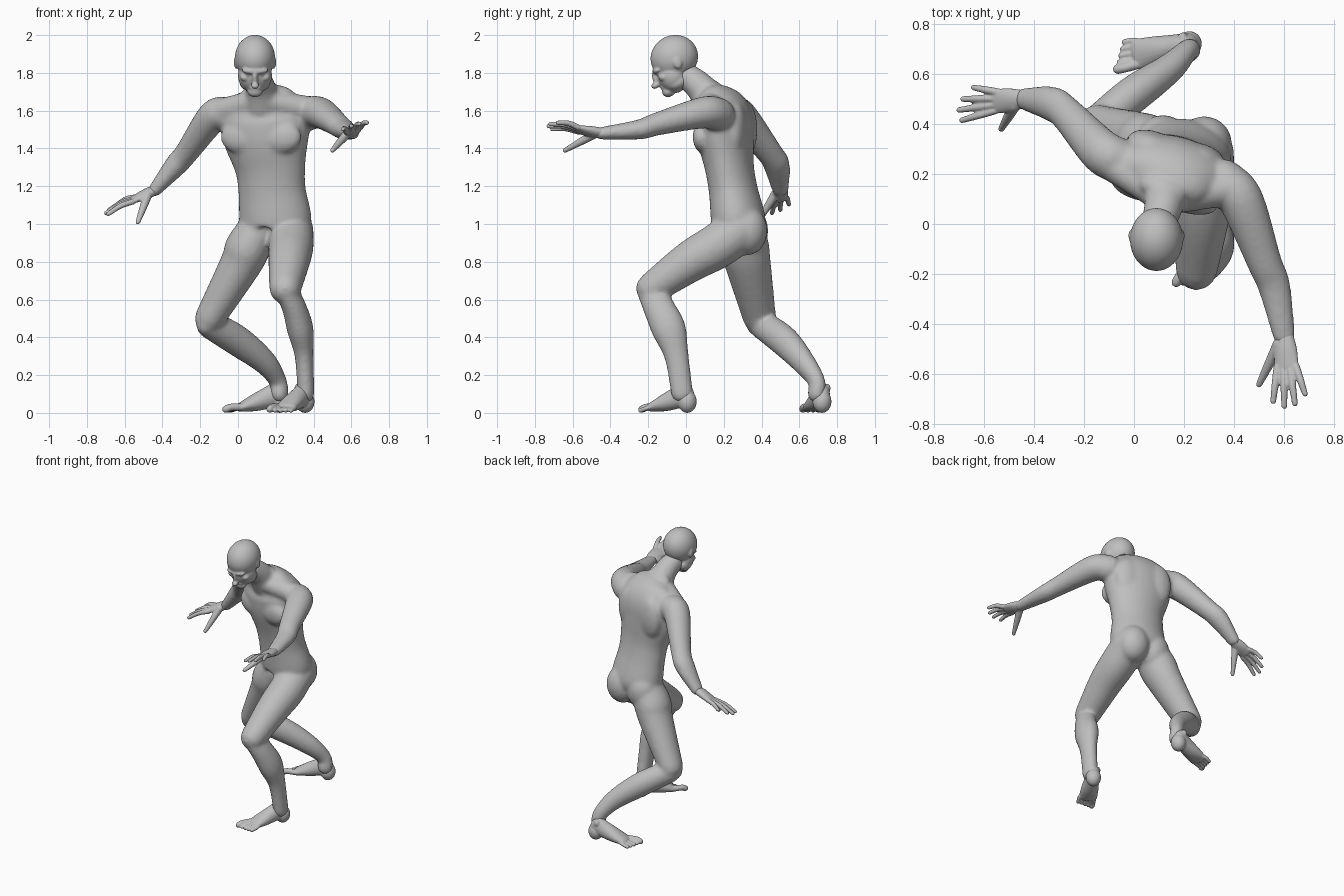
import bpy, bmesh, math
from mathutils import Vector, Matrix

cube = bpy.data.objects.get("Cube")
if cube:
    bpy.data.objects.remove(cube, do_unlink=True)

GREY = (0.52, 0.52, 0.52, 1)
skin = bpy.data.materials.new("plain_grey")
skin.use_nodes = True
skin.diffuse_color = GREY
skin.node_tree.nodes["Principled BSDF"].inputs["Base Color"].default_value = GREY


def spline(nodes, steps=5):
    """Smoothly resample nodes of (x, y, z, radius)."""
    points = [Vector(node) for node in nodes]
    before = points[0] * 2 - points[1]
    after = points[-1] * 2 - points[-2]
    points = [before] + points + [after]
    path = []
    for i in range(1, len(points) - 2):
        start, end = points[i], points[i + 1]
        leave = (end - points[i - 1]) / 2
        arrive = (points[i + 2] - start) / 2
        for k in range(steps):
            t = k / steps
            ease = t * t * (3 - 2 * t)
            path.append(start.lerp(end, ease) + leave * t * (1 - t) ** 2 - arrive * t * t * (1 - t))
    return path + [points[-2]]


def loft(bm, nodes, side, flat=1, flat_end=None, sides=20):
    """Closed tube with rounded ends; flat is the ratio of depth to width."""
    path = spline(nodes)
    last = len(path) - 1
    centres = [Vector(point[:3]) for point in path]
    side = Vector(side)
    flat_end = flat_end or flat
    rings = []

    def ring(i, tilt=0):
        along = (centres[min(i + 1, last)] - centres[max(i - 1, 0)]).normalized()
        across = (side - along * side.dot(along)).normalized()
        out = along.cross(across)
        width = path[i][3]
        depth = width * (flat + (flat_end - flat) * i / last)
        middle = centres[i] + along * min(width, depth) * math.sin(tilt)
        shrink = math.cos(tilt)
        angles = [math.tau * k / sides for k in range(sides)]
        rings.append([bm.verts.new(middle + across * width * shrink * math.cos(angle)
                                   + out * depth * shrink * math.sin(angle)) for angle in angles])

    tilts = [math.radians(degrees) for degrees in (30, 55, 75)]
    for tilt in reversed(tilts):
        ring(0, -tilt)
    for i in range(last + 1):
        ring(i)
    for tilt in tilts:
        ring(last, tilt)
    for low, high in zip(rings, rings[1:]):
        for k in range(sides):
            j = (k + 1) % sides
            bm.faces.new((low[k], low[j], high[j], high[k]))
    bm.faces.new(rings[0])
    bm.faces.new(rings[-1])


def blob(bm, centre, radii, frame=Matrix()):
    """Ellipsoid placed in a local frame."""
    place = frame @ Matrix.Translation(centre) @ Matrix.Diagonal((*radii, 1))
    bmesh.ops.create_icosphere(bm, subdivisions=4, radius=1, matrix=place)


def finish(bm, name, voxel, smoothing):
    """Fuse the overlapping volumes of a part into one smooth surface."""
    bmesh.ops.recalc_face_normals(bm, faces=bm.faces)
    mesh = bpy.data.meshes.new(name)
    bm.to_mesh(mesh)
    bm.free()
    mesh.materials.append(skin)
    mesh.shade_smooth()
    obj = bpy.data.objects.new(name, mesh)
    bpy.context.collection.objects.link(obj)
    fuse = obj.modifiers.new("fuse", "REMESH")
    fuse.mode = "VOXEL"
    fuse.voxel_size = voxel
    fuse.use_smooth_shade = True
    soften = obj.modifiers.new("soften", "SMOOTH")
    soften.factor = 0.5
    soften.iterations = smoothing


LEFTWARD = (1, 0, 0)
body = bmesh.new()

# Torso and neck
loft(body, [(.19, .28, .95, .11), (.2, .28, 1, .19), (.18, .25, 1.18, .18), (.17, .23, 1.3, .19),
            (.15, .21, 1.45, .23), (.14, .2, 1.58, .24), (.13, .16, 1.67, .18), (.12, .14, 1.71, .1)],
     (1, -.2, 0), flat=.78, flat_end=.52, sides=32)
loft(body, [(.13, .15, 1.62, .1), (.12, .08, 1.72, .08), (.1, .01, 1.78, .07)], LEFTWARD)

# Shoulder slopes
loft(body, [(.16, .1, 1.65, .06), (.36, .14, 1.61, .07)], LEFTWARD)
loft(body, [(.09, .12, 1.65, .06), (-.07, .23, 1.6, .07)], (0, 0, 1))

# Chest and back muscles, in the turned frame of the ribcage
ribs = Matrix.Translation((.145, .21, 1.5)) @ Matrix.Rotation(math.radians(-15), 4, "Z")
for s in (-1, 1):
    blob(body, (s * .1, -.09, -.04), (.12, .055, .09), ribs)
    blob(body, (s * .1, .085, 0), (.1, .055, .15), ribs)

# Buttocks
blob(body, (.115, .33, .965), (.11, .105, .13))
blob(body, (.28, .325, .965), (.11, .105, .13))

# Left arm, then right arm
loft(body, [(.36, .17, 1.58, .09), (.43, .09, 1.59, .09), (.52, -.15, 1.53, .07),
            (.56, -.25, 1.5, .065), (.6, -.45, 1.48, .045)], (1, .3, 0), flat_end=.75)
loft(body, [(-.05, .25, 1.58, .09), (-.13, .29, 1.57, .09), (-.27, .44, 1.38, .07),
            (-.33, .48, 1.31, .07), (-.44, .5, 1.18, .045)], (.2, 1, .2), flat_end=.8)

# Forward left leg: thigh, shin, kneecap
loft(body, [(.28, .29, .97, .12), (.28, .16, .88, .12), (.27, .02, .8, .11), (.25, -.18, .66, .085)],
     LEFTWARD)
loft(body, [(.26, -.18, .64, .06), (.3, -.14, .55, .065), (.33, -.09, .44, .07),
            (.35, -.05, .3, .05), (.36, -.02, .1, .045)], LEFTWARD, flat=1.3)
blob(body, (.25, -.21, .65), (.06, .05, .06))

# Trailing right leg: thigh, shin, kneecap
loft(body, [(.1, .3, .96, .11), (.05, .31, .87, .12), (.01, .33, .78, .11), (-.15, .39, .5, .08)],
     LEFTWARD, flat=1.1)
loft(body, [(-.15, .4, .47, .07), (0, .52, .38, .075), (.14, .62, .27, .06), (.21, .69, .17, .045),
            (.22, .69, .1, .045)], (.6, -.8, 0), flat=1.1)
blob(body, (-.17, .37, .47), (.05, .05, .06))
finish(body, "body", 0.011, 10)

# Head, bowed forward
head = bmesh.new()
bow = Matrix.Translation((.09, -.06, 1.85)) @ Matrix.Rotation(math.radians(22), 4, "X")
for centre, radii in (
        ((0, .01, .03), (.106, .127, .118)),    # cranium
        ((0, -.035, -.055), (.09, .08, .095)),  # face
        ((0, -.085, -.125), (.04, .035, .03)),  # chin
        ((0, -.097, 0), (.07, .03, .02)),       # brow
        ((0, -.115, -.04), (.016, .026, .045)), # nose bridge
        ((0, -.138, -.07), (.022, .023, .017)), # nose tip
        ((0, -.1, -.094), (.034, .018, .01)),   # upper lip
        ((0, -.1, -.11), (.03, .018, .01))):    # lower lip
    blob(head, centre, radii, bow)
for s in (-1, 1):
    blob(head, (s * .046, -.025, -.095), (.036, .055, .04), bow)    # jaw corner
    blob(head, (s * .05, -.08, -.045), (.03, .028, .022), bow)      # cheekbone
    blob(head, (s * .034, -.092, -.022), (.018, .018, .014), bow)   # eyelid
    blob(head, (s * .1, .014, 0), (.012, .024, .034), bow)          # ear
finish(head, "head", 0.006, 4)


def hand(name, wrist, knuckles, across, thumb):
    """Palm with four fanned fingers along +across and a thumb on the other side."""
    bm = bmesh.new()
    wrist, knuckles, thumb = Vector(wrist), Vector(knuckles), Vector(thumb)
    across = Vector(across).normalized()
    ahead = (knuckles - wrist).normalized()
    palm = wrist.lerp(knuckles, .5)
    loft(bm, [(*wrist, .036), (*palm, .048), (*knuckles, .05)], across, flat=.75, flat_end=.36)
    for k, length in enumerate((.14, .16, .15, .11)):
        spread = across * (k - 1.5)
        base = knuckles + spread * .026
        tip = knuckles + spread * .045 + ahead * length
        bend = base.lerp(tip, .5) + Vector((0, 0, .01))
        loft(bm, [(*base, .016), (*bend, .015), (*tip, .012)], across, sides=10)
    root = wrist.lerp(knuckles, .3) - across * .025
    loft(bm, [(*root, .025), (*root.lerp(thumb, .5), .02), (*thumb, .013)], across, sides=10)
    finish(bm, name, 0.005, 3)


hand("left_hand", (.6, -.44, 1.48), (.61, -.57, 1.5), (1, 0, .3), (.5, -.64, 1.39))
hand("right_hand", (-.44, .5, 1.18), (-.55, .49, 1.13), (.15, 1, .3), (-.53, .38, 1.01))


def foot(name, heel, ahead, inner):
    """inner is +1 or -1: the side of the big toe, left of the heading being +1."""
    bm = bmesh.new()
    ahead = Vector(ahead).normalized()
    across = Vector((-ahead.y, ahead.x, 0)) * inner

    def at(along, offset, height):
        return Vector(heel) + ahead * along + across * offset + Vector((0, 0, height))

    # Heel, ankle bones, instep, toes
    blob(bm, at(.05, 0, .06), (.05, .05, .06))
    for s in (-1, 1):
        blob(bm, at(.07, s * .03, .13), (.02, .02, .025))
    loft(bm, [(*at(.06, 0, .1), .045), (*at(.12, 0, .077), .05), (*at(.19, 0, .052), .058),
              (*at(.26, 0, .03), .062)], across, flat=1.5, flat_end=.4)
    for k in range(5):
        thick = .0125 if k else .02
        offset = .042 - .025 * k
        tip = .35 - .012 * k
        loft(bm, [(*at(.25, offset * .9, .03), thick), (*at(tip - .03, offset, thick + .01), thick),
                  (*at(tip, offset, thick), thick)], across, sides=10)
    finish(bm, name, 0.005, 3)


foot("left_foot", (.38, .05, 0), (-.5, -.87, 0), -1)
foot("right_foot", (.27, .73, 0), (-.98, -.2, 0), 1)
